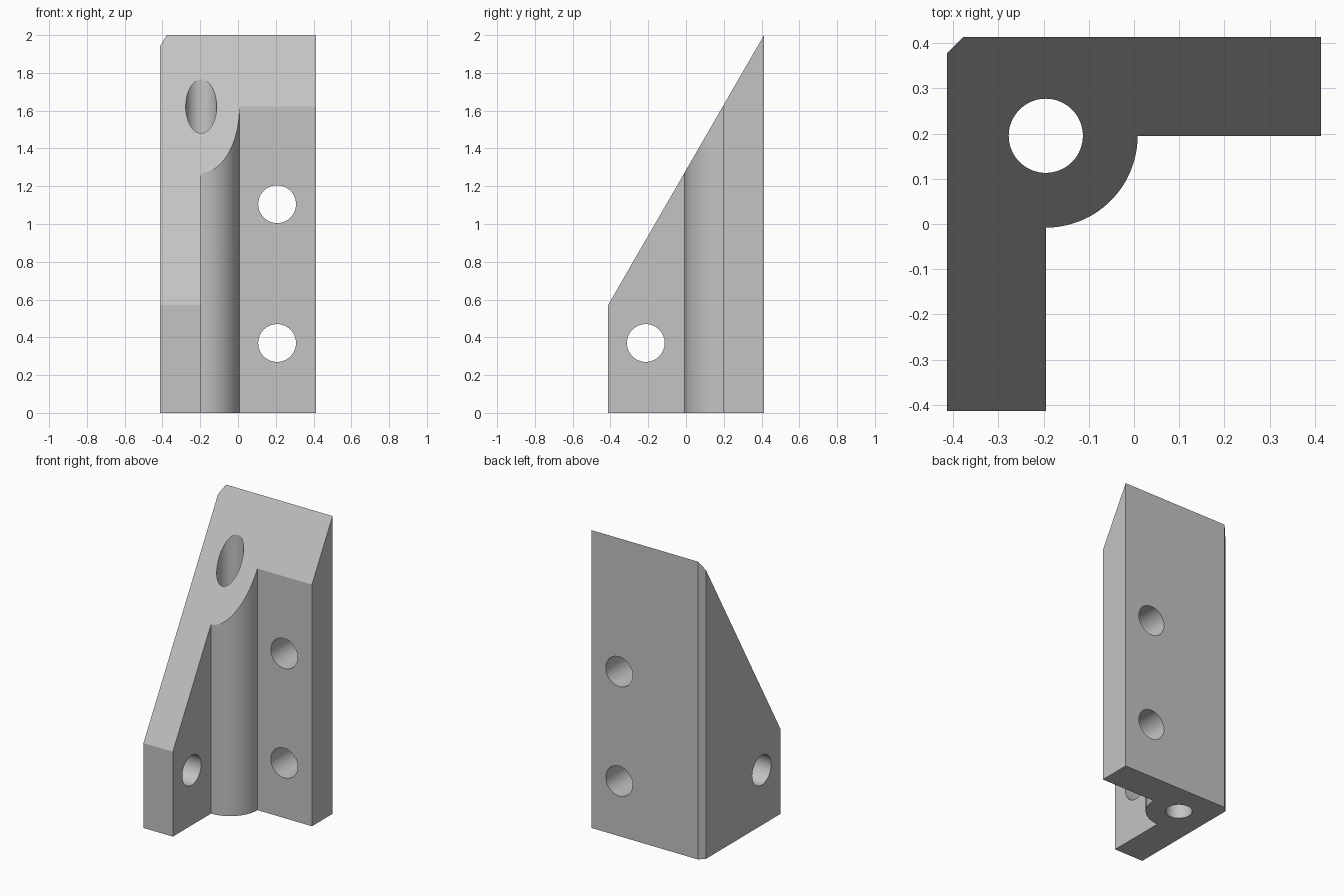
import bpy
import bmesh
from math import cos, sin, pi, radians

cube = bpy.data.objects.get("Cube")
if cube:
    bpy.data.objects.remove(cube, do_unlink=True)

HALF = 0.413        # half width of the footprint
INNER = 0.195       # inner wall faces
BOSS = 0.203        # boss radius
CHAMFER = 0.035
LOW, HIGH = 0.57, 2.0

grey = bpy.data.materials.new("plain grey")
grey.use_nodes = True
colour = (0.55, 0.55, 0.55, 1)
grey.diffuse_color = colour
grey.node_tree.nodes["Principled BSDF"].inputs["Base Color"].default_value = colour

# L-shaped footprint with a rounded boss in the inner corner
outline = [(-HALF, -HALF), (-INNER, -HALF)]
steps = 32
for i in range(steps + 1):
    a = -pi / 2 + pi / 2 * i / steps
    outline.append((-INNER + BOSS * cos(a), INNER + BOSS * sin(a)))
outline += [(HALF, INNER), (HALF, HALF),
            (-HALF + CHAMFER, HALF), (-HALF, HALF - CHAMFER)]

# Extrude upward, the top following the slope from front to back
bm = bmesh.new()
base = bm.faces.new([bm.verts.new((x, y, 0)) for x, y in outline])
top = bmesh.ops.extrude_face_region(bm, geom=[base], use_keep_orig=True)
for v in top["geom"]:
    if isinstance(v, bmesh.types.BMVert):
        v.co.z = LOW + (HIGH - LOW) * (v.co.y + HALF) / (2 * HALF)
bmesh.ops.recalc_face_normals(bm, faces=bm.faces)
mesh = bpy.data.meshes.new("corner_bracket")
bm.to_mesh(mesh)
bm.free()
mesh.materials.append(grey)
bracket = bpy.data.objects.new("corner_bracket", mesh)
bpy.context.collection.objects.link(bracket)


def drill(location, radius, depth, rotation=(0, 0, 0)):
    """Cut a round through hole in the bracket."""
    bpy.ops.mesh.primitive_cylinder_add(vertices=64, radius=radius, depth=depth,
                                        location=location, rotation=rotation)
    cutter = bpy.context.object
    cutter.hide_render = True
    cutter.data.materials.append(grey)
    mod = bracket.modifiers.new("hole", "BOOLEAN")
    mod.operation = "DIFFERENCE"
    mod.solver = "EXACT"
    mod.object = cutter
    bpy.ops.object.select_all(action="DESELECT")
    bracket.select_set(True)
    bpy.context.view_layer.objects.active = bracket
    bpy.ops.object.modifier_apply(modifier=mod.name)
    bpy.data.objects.remove(cutter, do_unlink=True)


# Vertical bore, two holes in the back wall, one in the side wall
drill((-INNER, INNER, 1), 0.082, 5)
for z in (0.37, 1.105):
    drill((0.207, 0.3, z), 0.1, 0.6, (pi / 2, 0, 0))
drill((-0.3, -0.213, 0.37), 0.1, 0.6, (0, pi / 2, 0))

bpy.ops.object.shade_smooth_by_angle(angle=radians(30))
